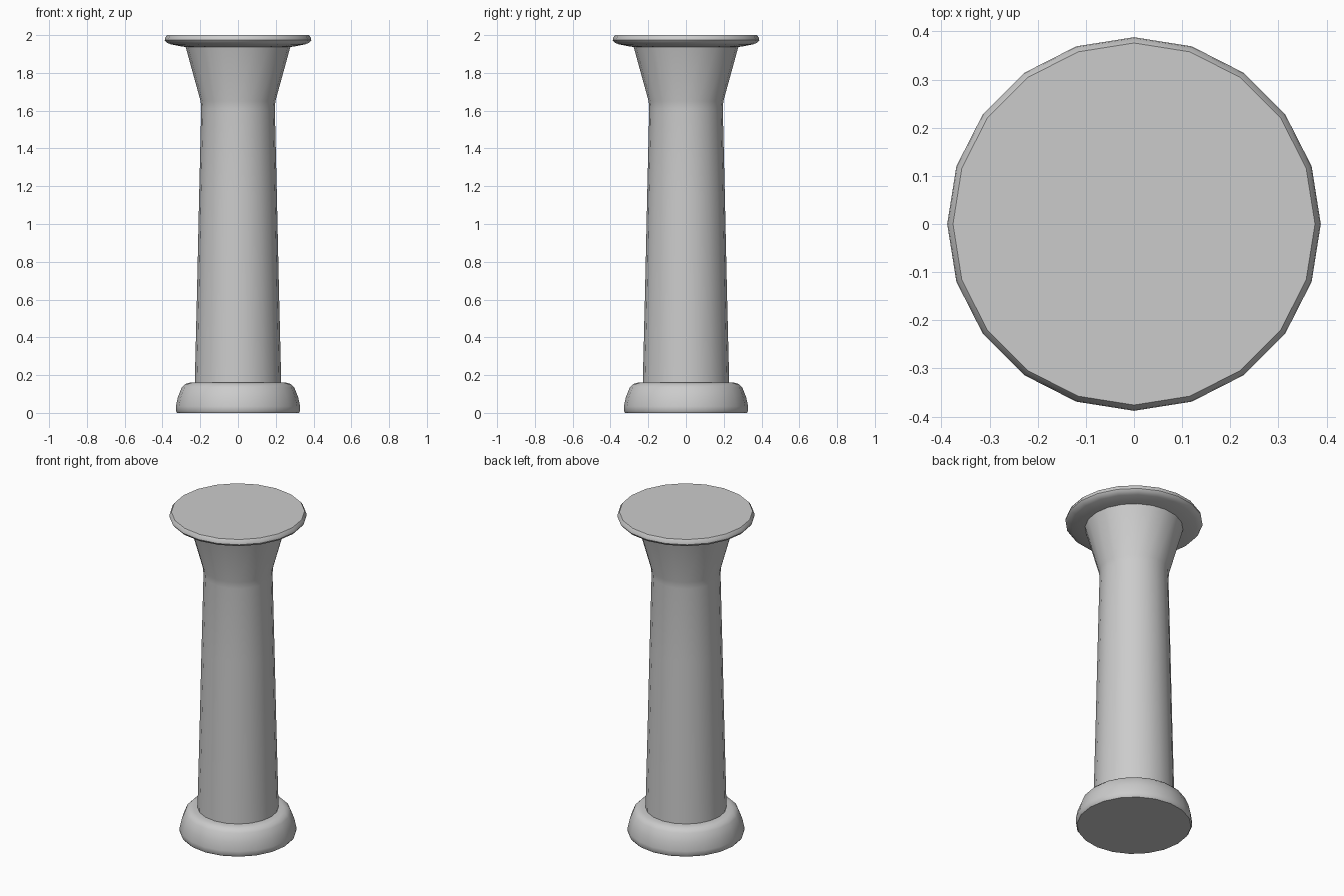
import bpy, bmesh, math

if "Cube" in bpy.data.objects:
    bpy.data.objects.remove(bpy.data.objects["Cube"])

SIDES = 20


def lathe(name, profile, cap_bottom=False, cap_top=False):
    """Revolve (radius, height) points around z, capping ends on request."""
    bm = bmesh.new()
    rings = []
    for r, z in profile:
        rings.append([bm.verts.new((r * math.cos(math.tau * i / SIDES),
                                    r * math.sin(math.tau * i / SIDES), z))
                      for i in range(SIDES)])
    for low, high in zip(rings, rings[1:]):
        for i in range(SIDES):
            j = (i + 1) % SIDES
            bm.faces.new((low[i], low[j], high[j], high[i]))
    if cap_bottom:
        bm.faces.new(rings[0][::-1])
    if cap_top:
        bm.faces.new(rings[-1])
    mesh = bpy.data.meshes.new(name)
    bm.to_mesh(mesh)
    bm.free()
    obj = bpy.data.objects.new(name, mesh)
    bpy.context.collection.objects.link(obj)
    bpy.ops.object.select_all(action='DESELECT')
    obj.select_set(True)
    bpy.context.view_layer.objects.active = obj
    bpy.ops.object.shade_smooth_by_angle(angle=math.radians(40))
    return obj


# Rounded foot, closed underneath and meeting the shaft on top
lathe("base", [(0.322, 0), (0.329, 0.01), (0.329, 0.035), (0.318, 0.085),
               (0.298, 0.135), (0.28, 0.153), (0.255, 0.16), (0.227, 0.16)],
      cap_bottom=True)

# Tapered shaft with the flared neck
lathe("shaft", [(0.229, 0.16), (0.217, 0.65), (0.206, 1.15),
                (0.195, 1.61), (0.198, 1.65), (0.277, 1.937)])

# Thin top plate with a rounded rim
lathe("top_plate", [(0.277, 1.937), (0.305, 1.941), (0.355, 1.951),
                    (0.378, 1.96), (0.388, 1.973), (0.386, 1.985),
                    (0.376, 2.0)],
      cap_top=True)
